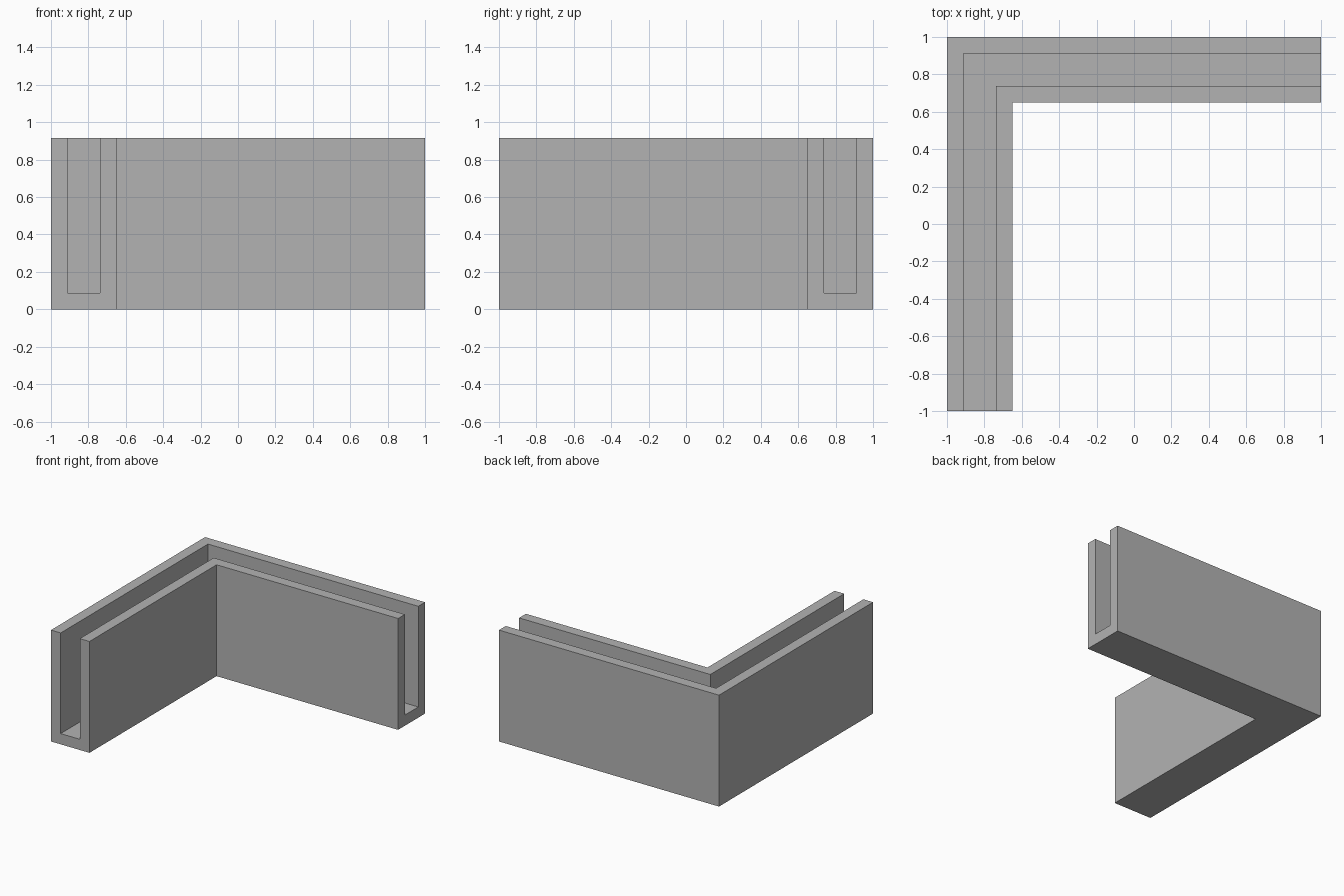
import bpy, bmesh

cube = bpy.data.objects.get("Cube")
if cube:
    bpy.data.objects.remove(cube, do_unlink=True)

WIDTH, HEIGHT, WALL = 0.35, 0.915, 0.088

grey = bpy.data.materials.new("plain grey")
colour = (0.45, 0.45, 0.45, 1)
grey.use_nodes = True
grey.diffuse_color = colour
grey.node_tree.nodes["Principled BSDF"].inputs["Base Color"].default_value = colour

# U-shaped channel section: distance inward from the outer wall, height
section = [(0, 0), (WIDTH, 0), (WIDTH, HEIGHT), (WIDTH - WALL, HEIGHT),
           (WIDTH - WALL, WALL), (WALL, WALL), (WALL, HEIGHT), (0, HEIGHT)]

# Sweep the section along the L, with a mitred corner
bm = bmesh.new()
front_end = [bm.verts.new((-1 + d, -1, z)) for d, z in section]
corner = [bm.verts.new((-1 + d, 1 - d, z)) for d, z in section]
side_end = [bm.verts.new((1, 1 - d, z)) for d, z in section]
for a, b in ((front_end, corner), (corner, side_end)):
    for i in range(len(section)):
        j = (i + 1) % len(section)
        bm.faces.new((a[i], a[j], b[j], b[i]))

# Close both open ends
bm.faces.new(front_end)
bm.faces.new(side_end)
bmesh.ops.recalc_face_normals(bm, faces=bm.faces)

mesh = bpy.data.meshes.new("corner_channel")
bm.to_mesh(mesh)
bm.free()
mesh.materials.append(grey)
channel = bpy.data.objects.new("corner_channel", mesh)
bpy.context.collection.objects.link(channel)
